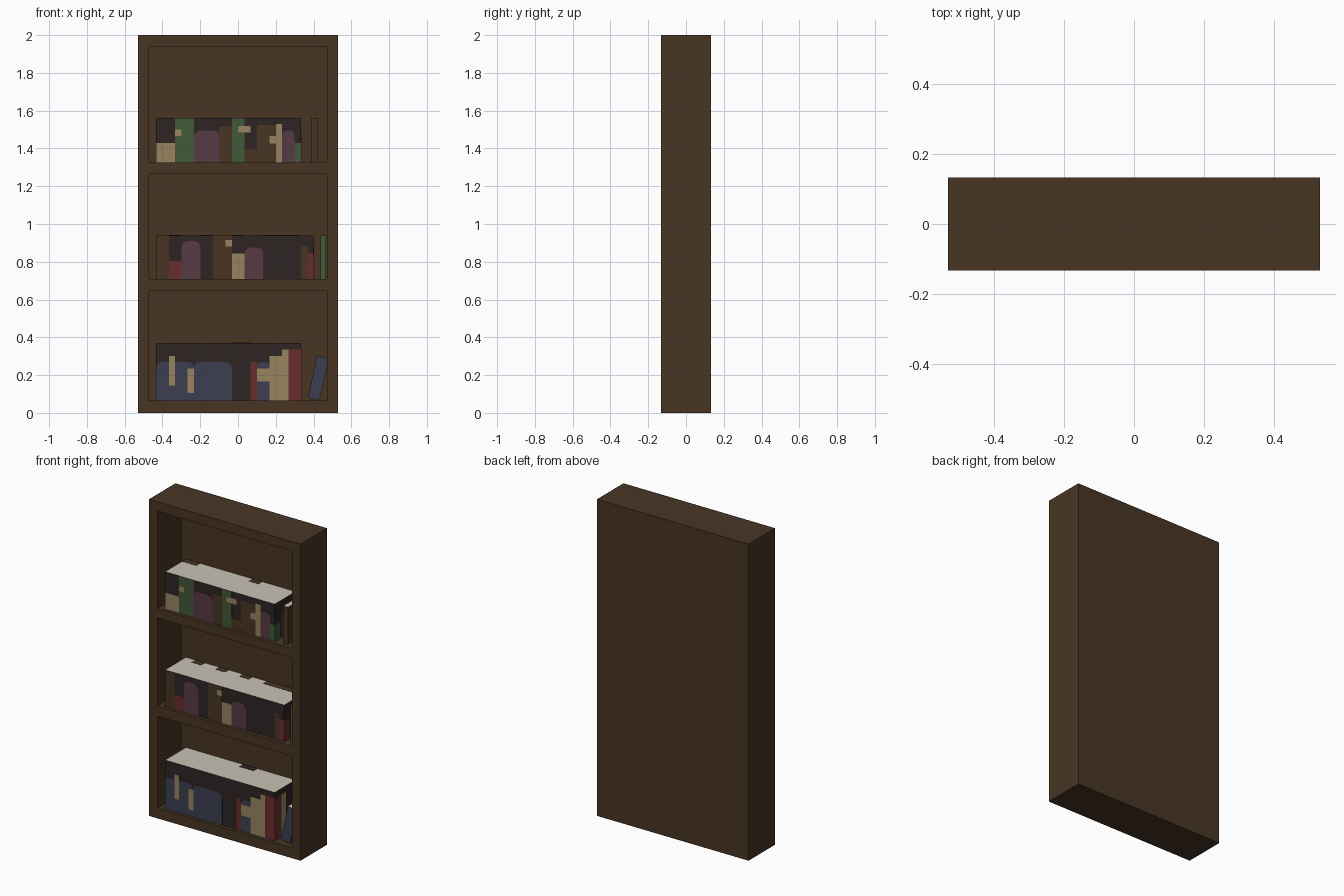
import bpy, bmesh
from mathutils import Vector

if "Cube" in bpy.data.objects:
    bpy.data.objects.remove(bpy.data.objects["Cube"])


def mat(name, hexcol):
    m = bpy.data.materials.new(name)
    lin = []
    for i in (0, 2, 4):
        c = int(hexcol[i:i + 2], 16) / 255
        lin.append(c / 12.92 if c <= 0.04045 else ((c + 0.055) / 1.055) ** 2.4)
    m.diffuse_color = (*lin, 1)
    m.use_nodes = True
    m.node_tree.nodes["Principled BSDF"].inputs["Base Color"].default_value = m.diffuse_color
    return m


M = {
    "brown": mat("walnut brown", "483524"),
    "dark": mat("shadow brown", "2e2424"),
    "tan": mat("tan", "98845f"),
    "green": mat("green", "425837"),
    "purple": mat("plum", "573a44"),
    "red": mat("red", "692d2d"),
    "blue": mat("slate blue", "3c3f51"),
    "page": mat("paper", "c8c3b6"),
}


def finish(bm, name, *cols):
    bmesh.ops.recalc_face_normals(bm, faces=bm.faces)
    me = bpy.data.meshes.new(name)
    bm.to_mesh(me)
    bm.free()
    for c in cols:
        me.materials.append(M[c])
    ob = bpy.data.objects.new(name, me)
    bpy.context.collection.objects.link(ob)
    return ob


def box(name, lo, hi, col, top=None, round_r=0):
    """Box between two corners; optional paper top or rounded upper front corners."""
    bm = bmesh.new()
    bmesh.ops.create_cube(bm, size=1)
    lo, hi = Vector(lo), Vector(hi)
    for v in bm.verts:
        v.co = (lo + hi) / 2 + v.co * (hi - lo)
    if round_r:
        es = [e for e in bm.edges if all(v.co.z > hi.z - 1e-5 for v in e.verts)
              and abs(e.verts[0].co.x - e.verts[1].co.x) < 1e-5]
        bmesh.ops.bevel(bm, geom=es, offset=round_r, segments=2, profile=0.5,
                        affect='EDGES')
    if top:
        for f in bm.faces:
            if f.normal.z > 0.7:
                f.material_index = 1
    return finish(bm, name, *([col, top] if top else [col]))


W, D, H = 0.53, 0.1325, 2.0
BACK, FRONT = 0.10, -0.11      # back panel and book spines

# Case: front grid, three openings pushed in, rim extruded to the back
xs = [-W, -0.47, 0.47, W]
zs = [0, 0.065, 0.645, 0.71, 1.265, 1.325, 1.94, H]
bm = bmesh.new()
g = [[bm.verts.new((x, -D, z)) for z in zs] for x in xs]
holes = []
for i in range(3):
    for j in range(7):
        f = bm.faces.new((g[i][j], g[i + 1][j], g[i + 1][j + 1], g[i][j + 1]))
        if i == 1 and j % 2 == 1:
            holes.append(f)
rim = [e for e in bm.edges if e.is_boundary]
r = bmesh.ops.extrude_edge_only(bm, edges=rim)
for v in [q for q in r["geom"] if isinstance(q, bmesh.types.BMVert)]:
    v.co.y = D
back_edges = [e for e in r["geom"] if isinstance(e, bmesh.types.BMEdge)
              and all(v.co.y > 0 for v in e.verts)]
bmesh.ops.contextual_create(bm, geom=back_edges)
r = bmesh.ops.extrude_discrete_faces(bm, faces=holes)
for f in r["faces"]:
    for v in f.verts:
        v.co.y = BACK
finish(bm, "bookcase", "brown")

# Book rows: painted spines side by side, as (colour, width in cells, height)
CELL = 1 / 30
X0 = -0.433


def book_row(row, z0, height, books, labels, gap_col):
    z1 = z0 + height
    x1 = X0 + CELL * sum(b[1] for b in books)
    # Solid block with paper top
    box(row + "_book_row", (X0, FRONT, z0), (x1, BACK - .002, z1), "dark", "page")
    x = X0
    for k, (col, cells, h) in enumerate(books):
        nx = x + cells * CELL
        if col != "dark":
            rr = min(.03, cells * CELL / 3) if col in ("purple", "blue") else 0
            box(f"{row}_spine_{k}", (x, FRONT - .0015, z0), (nx, FRONT, z0 + h), col, round_r=rr)
        # Short books leave a gap at the back of the paper top
        if h < .15 and cells > 1:
            box(f"{row}_top_gap_{k}", (x, .06, z1), (nx, BACK - .002, z1 + .0015), gap_col)
        x = nx
    # Tan bindings over the spines
    for k, (cell, low, cells, h) in enumerate(labels):
        lx = X0 + cell * CELL
        box(f"{row}_binding_{k}", (lx, FRONT - .003, z0 + low),
            (lx + cells * CELL, FRONT, z0 + low + h), "tan")
    # Both ends repeat the colours of the last few books
    for side, ex, d in (("left", X0, -.0015), ("right", x1, .0015)):
        for k, (col, cells, h) in enumerate(reversed(books[-2:])):
            y = FRONT + .06 * k
            box(f"{row}_{side}_cover_{k}", (min(ex, ex + d), y, z0),
                (max(ex, ex + d), y + .05, z0 + h), col)


book_row("upper", 1.325, .235, [
    ("tan", 3, .105), ("green", 3, .235), ("purple", 4, .17), ("brown", 2, .19),
    ("green", 2, .235), ("brown", 2, .07), ("brown", 3, .2), ("tan", 1, .205),
    ("purple", 2, .17), ("green", 1, .105)],
    [(3, .14, 1, .035), (13, .16, 2, .035), (18, .1, 1, .04)], "brown")
book_row("middle", .71, .23, [
    ("brown", 2, .23), ("red", 2, .095), ("purple", 3, .2), ("dark", 2, 0),
    ("brown", 3, .23), ("tan", 2, .135), ("purple", 3, .165), ("dark", 6, 0),
    ("brown", 1, .17), ("red", 1, .135)],
    [(11, .17, 1, .035)], "brown")
book_row("lower", .065, .305, [
    ("blue", 6, .205), ("blue", 6, .205), ("dark", 3, 0), ("red", 1, .205),
    ("blue", 2, .205), ("tan", 2, .205 + .03), ("tan", 1, .27), ("red", 2, .27)],
    [(2, .08, 1, .155), (5, .04, 1, .13), (16, .1, 2, .07)], "dark")

# Single books at the right of each shelf
box("upper_single_book", (.387, -.10, 1.325), (.42, .08, 1.56), "brown", "page")
box("middle_single_book", (.437, -.10, .71), (.467, .08, .94), "green", "page")
lean = box("lower_leaning_book", (0, -.10, 0), (.063, .08, .228), "blue", "page")
lean.location = (.37, 0, .08)
lean.rotation_euler.y = .215
